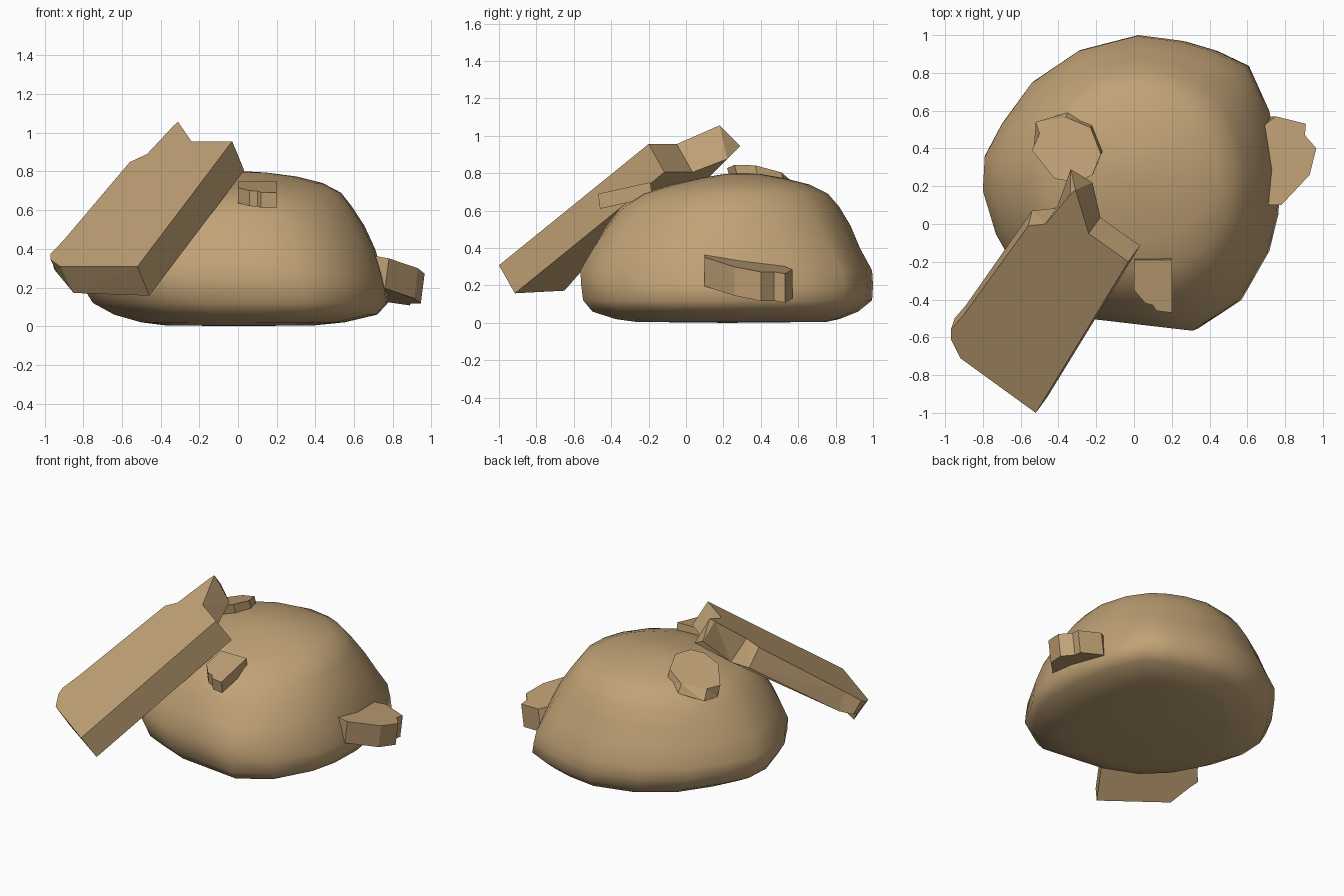
import bpy, bmesh, math
from mathutils import Vector

stone = bpy.data.materials.new("tan_stone")
stone.diffuse_color = (0.53, 0.36, 0.18, 1)


def finish(bm, name):
    bmesh.ops.triangulate(bm, faces=[f for f in bm.faces if len(f.verts) == 4 and not f.smooth])
    bmesh.ops.recalc_face_normals(bm, faces=bm.faces)
    me = bpy.data.meshes.new(name)
    bm.to_mesh(me)
    bm.free()
    me.materials.append(stone)
    ob = bpy.data.objects.new(name, me)
    bpy.context.collection.objects.link(ob)
    return ob


def slab(name, outline, base, slope, drop, special={}):
    """Flat stone: outline on a sloping top plane, with a wall dropped below it.
    special gives a different drop for single outline points (chipped corners)."""
    bm = bmesh.new()
    top = [Vector((x, y, base[2] + slope[0] * (x - base[0]) + slope[1] * (y - base[1])))
           for x, y in outline]
    a = [bm.verts.new(p) for p in top]
    b = [bm.verts.new(p + Vector(special.get(i, drop))) for i, p in enumerate(top)]
    bm.faces.new(a)
    bm.faces.new(b[::-1])
    n = len(a)
    for i in range(n):
        bm.faces.new((a[i], b[i], b[(i + 1) % n], a[(i + 1) % n]))
    return finish(bm, name)


# Boulder: one plan outline, stretched to the extents of each level
plan = [(0.02, 1.0), (0.25, 0.97), (0.42, 0.92), (0.59, 0.84), (0.70, 0.6), (0.76, 0.3),
        (0.75, 0.05), (0.70, -0.15), (0.55, -0.41), (0.32, -0.56), (0.06, -0.53),
        (-0.2, -0.50), (-0.45, -0.40), (-0.62, -0.24), (-0.73, -0.05), (-0.80, 0.18),
        (-0.79, 0.36), (-0.70, 0.53), (-0.54, 0.75), (-0.29, 0.92)]
# z, x min, x max, y min, y max, roundness
levels = [(0.005, -0.38, 0.40, -0.28, 0.75, 0.3), (0.02, -0.50, 0.55, -0.38, 0.82, 0.1),
          (0.06, -0.64, 0.72, -0.50, 0.92, 0), (0.12, -0.75, 0.775, -0.55, 0.995, 0),
          (0.20, -0.80, 0.765, -0.56, 1.0, 0), (0.28, -0.80, 0.745, -0.565, 0.995, 0),
          (0.40, -0.74, 0.71, -0.51, 0.93, 0.25), (0.52, -0.67, 0.655, -0.44, 0.88, 0.5),
          (0.62, -0.59, 0.59, -0.36, 0.82, 0.65), (0.69, -0.52, 0.535, -0.25, 0.76, 0.75),
          (0.74, -0.41, 0.44, -0.08, 0.66, 0.8), (0.775, -0.26, 0.30, 0.08, 0.52, 0.9),
          (0.795, -0.12, 0.14, 0.2, 0.40, 1)]
bm = bmesh.new()
rings = []
for z, x0, x1, y0, y1, rnd in levels:
    ring = []
    for px, py in plan:
        u = Vector(((px + 0.02) / 0.78, (py - 0.22) / 0.78))
        u = u.lerp(u.normalized(), rnd)
        ring.append(bm.verts.new(((x0 + x1) / 2 + u.x * (x1 - x0) / 2,
                                  (y0 + y1) / 2 + u.y * (y1 - y0) / 2, z)))
    rings.append(ring)
n = len(plan)
for lo, hi in zip(rings, rings[1:]):
    for i in range(n):
        bm.faces.new((lo[i], lo[(i + 1) % n], hi[(i + 1) % n], hi[i]))
for ring, c in ((rings[0], (0, 0.22, 0)), (rings[-1], (0.01, 0.3, 0.802))):
    mid = bm.verts.new(c)
    for i in range(n):
        bm.faces.new((ring[i], ring[(i + 1) % n], mid))
for f in bm.faces:
    f.smooth = True
finish(bm, "boulder")

# Large slab leaning on the front left, chipped along its left edge and tip
slab("leaning_slab",
     [(-0.52, -1.0), (-0.03, -0.20), (-0.24, -0.05), (-0.31, 0.18), (-0.335, 0.16),
      (-0.47, 0.0), (-0.56, -0.01), (-0.90, -0.48), (-0.97, -0.56), (-0.97, -0.61),
      (-0.92, -0.71)],
     (-0.52, -1.0, 0.308), (0.405, 0.562), (0.062, 0.085, -0.15),
     {3: (0.09, 0.04, -0.18), 4: (0.0, 0.13, -0.09), 6: (0.02, 0.08, -0.12),
      7: (0.01, 0.05, -0.12), 8: (0.02, 0.06, -0.08), 9: (0.035, 0.05, -0.07),
      10: (0.07, 0.06, -0.137)})

# Small chip in the front face
slab("front_chip",
     [(0, -0.19), (0, -0.35), (0.06, -0.42), (0.10, -0.43), (0.12, -0.46), (0.2, -0.47),
      (0.2, -0.19)],
     (0.1, -0.47, 0.69), (0, 0.22), (0, 0.01, -0.08))

# Chunk jutting from the right side
slab("side_chunk",
     [(0.75, 0.57), (0.66, 0.50), (0.66, 0.10), (0.78, 0.10), (0.93, 0.26), (0.965, 0.40),
      (0.905, 0.47), (0.91, 0.53)],
     (0.70, 0.10, 0.365), (-0.18, -0.15), (-0.02, 0.0, -0.155))

# Flat plate on the back left shoulder, with a chipped rear edge
slab("top_plate",
     [(-0.54, 0.39), (-0.50, 0.48), (-0.36, 0.565), (-0.23, 0.51), (-0.175, 0.37),
      (-0.22, 0.26), (-0.30, 0.22), (-0.42, 0.24)],
     (-0.22, 0.26, 0.845), (0.3, -0.15), (0.01, 0.02, -0.08),
     {1: (-0.02, 0.06, -0.06), 2: (0.01, 0.025, -0.06)})
